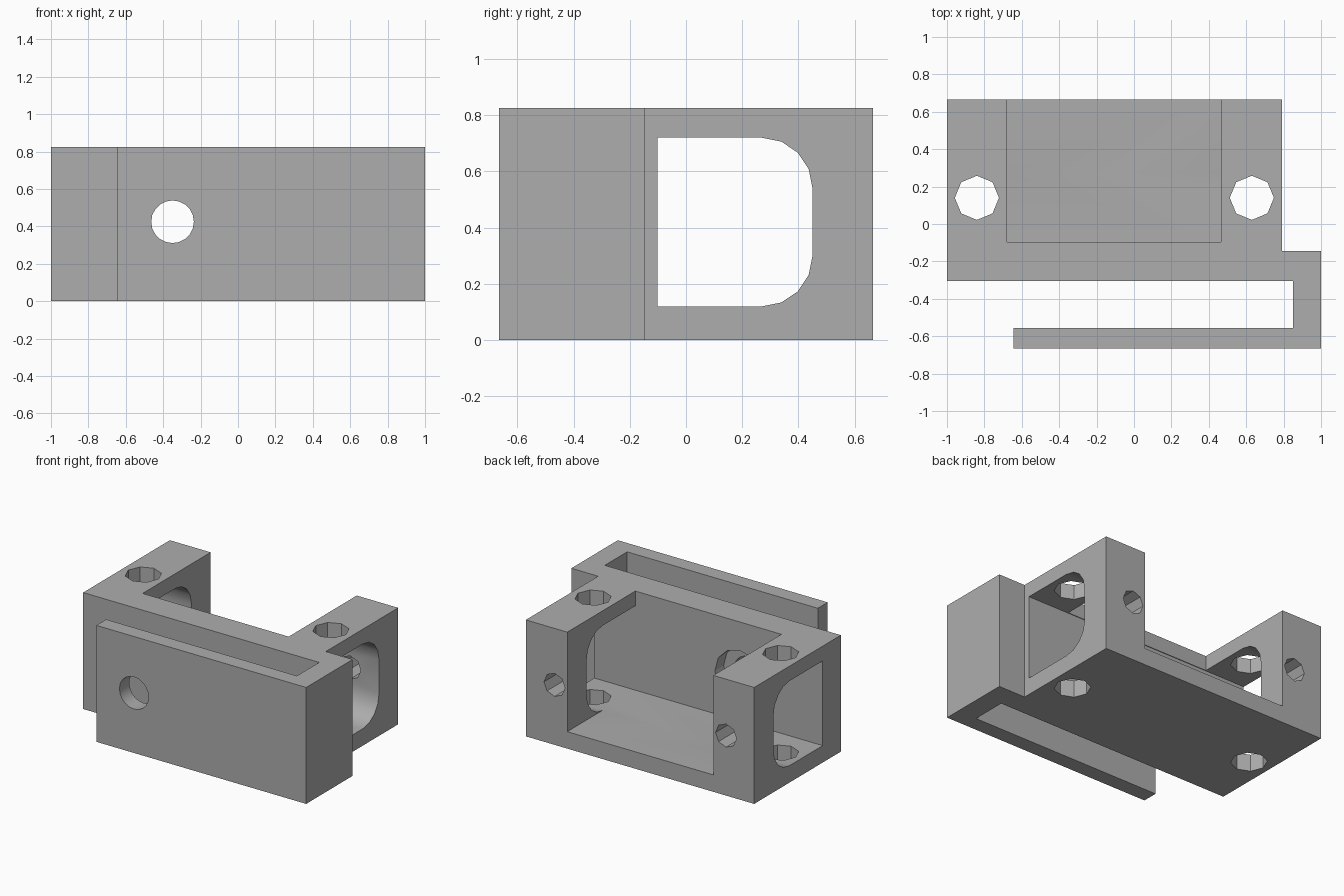
import bpy, bmesh
from math import pi, sin, cos
from mathutils import Matrix

cube = bpy.data.objects.get("Cube")
if cube:
    bpy.data.objects.remove(cube, do_unlink=True)

grey = bpy.data.materials.new("matte grey")
grey.use_nodes = True
color = (0.42, 0.42, 0.42, 1)
grey.diffuse_color = color
grey.node_tree.nodes["Principled BSDF"].inputs["Base Color"].default_value = color

TOP = 0.825
FLOOR = 0.12
MID_X = -0.107      # centre line of the pocket
HOLE_Z = 0.425


def prism(name, outline, depth, place=Matrix()):
    """Extrude a flat outline along its local z and place it."""
    bm = bmesh.new()
    face = bm.faces.new([bm.verts.new((a, b, 0)) for a, b in outline])
    new = bmesh.ops.extrude_face_region(bm, geom=[face])["geom"]
    bmesh.ops.translate(bm, vec=(0, 0, depth),
                        verts=[v for v in new if isinstance(v, bmesh.types.BMVert)])
    bmesh.ops.transform(bm, matrix=place, verts=bm.verts)
    bmesh.ops.recalc_face_normals(bm, faces=bm.faces)
    mesh = bpy.data.meshes.new(name)
    bm.to_mesh(mesh)
    bm.free()
    mesh.materials.append(grey)
    obj = bpy.data.objects.new(name, mesh)
    bpy.context.collection.objects.link(obj)
    return obj


def ring(radius, sides):
    return [(radius * cos(2 * pi * i / sides), radius * sin(2 * pi * i / sides))
            for i in range(sides)]


def rect(x0, x1, y0, y1):
    return [(x0, y0), (x1, y0), (x1, y1), (x0, y1)]


def along_y(x, y, z):
    return Matrix.Translation((x, y, z)) @ Matrix.Rotation(-pi / 2, 4, 'X')


# Housing block and wrap-around belt clip in one outline
body = prism("housing_with_clip", [
    (-1, 0.665), (-1, -0.305), (0.85, -0.305), (0.85, -0.555), (-0.645, -0.555),
    (-0.645, -0.665), (1, -0.665), (1, -0.145), (0.79, -0.145), (0.79, 0.665)], TOP)

# Pocket open to the top and back
cutters = [prism("pocket_cutter", rect(-0.68, 0.465, -0.097, 0.8), 1,
                 Matrix.Translation((0, 0, FLOOR)))]

# Side windows with rounded rear corners
R, Y0, Y1, Z1 = 0.18, -0.102, 0.45, 0.72
window = [(Y0, Z1), (Y0, FLOOR)]
for cz, start in ((FLOOR + R, -pi / 2), (Z1 - R, 0)):
    window += [(Y1 - R + R * cos(start + i * pi / 8), cz + R * sin(start + i * pi / 8))
               for i in range(5)]
to_side = Matrix(((0, 0, 1, -1.2), (1, 0, 0, 0), (0, 1, 0, 0), (0, 0, 0, 1)))
cutters.append(prism("window_cutter", window, 2.1, to_side))

# Vertical and rear screw holes in each tower
for x in (-0.84, 0.63):
    cutters.append(prism("tower_hole_cutter", ring(0.118, 8), 2,
                         Matrix.Translation((x, 0.14, -0.5))))
for side in (-1, 1):
    cutters.append(prism("rear_hole_cutter", ring(0.082, 8), 0.6,
                         along_y(MID_X + side * 0.672, 0.3, HOLE_Z)))

# Driver hole through clip and wall, widened inside the pocket
cutters.append(prism("driver_hole_cutter", ring(0.114, 20), 1,
                     along_y(-0.35, -0.9, HOLE_Z)))
cutters.append(prism("counterbore_cutter", ring(0.195, 12), 0.3,
                     along_y(-0.35, -0.2, HOLE_Z)))

for cutter in cutters:
    cutter.hide_render = True
    mod = body.modifiers.new(cutter.name, 'BOOLEAN')
    mod.operation = 'DIFFERENCE'
    mod.solver = 'EXACT'
    mod.object = cutter

# Apply the cuts, then remove the helpers
bpy.ops.object.select_all(action='DESELECT')
bpy.context.view_layer.objects.active = body
body.select_set(True)
for mod in list(body.modifiers):
    bpy.ops.object.modifier_apply(modifier=mod.name)
for cutter in cutters:
    bpy.data.objects.remove(cutter, do_unlink=True)
bpy.ops.object.shade_smooth_by_angle(angle=0.42)
